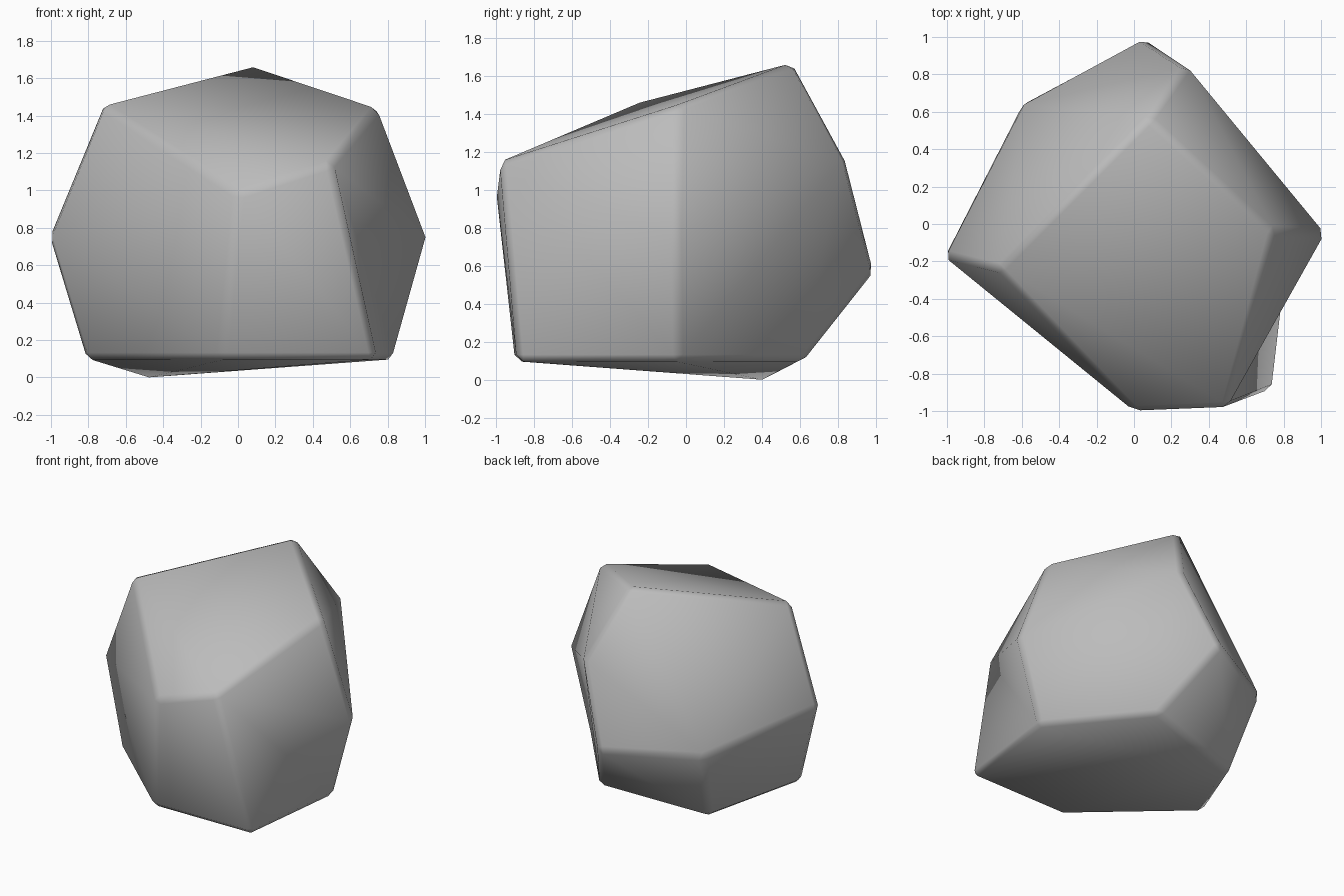
import bpy, bmesh

cube = bpy.data.objects.get("Cube")
if cube:
    bpy.data.objects.remove(cube, do_unlink=True)

# Corner points of the boulder
corners = {
    "peak": (0.08, 0.57, 1.665),
    "top_left": (-0.73, -0.24, 1.455),
    "top_right": (0.75, -0.04, 1.44),
    "brow": (0.0, -1.0, 0.98),
    "brow_right": (0.5, -0.98, 1.14),
    "back_high": (0.28, 0.85, 1.15),
    "west": (-1.02, -0.17, 0.75),
    "east": (1.02, -0.05, 0.73),
    "back": (0.05, 1.0, 0.57),
    "back_west": (-0.6, 0.65, 0.56),
    "foot_west": (-0.82, -0.24, 0.09),
    "foot_front": (-0.09, -0.9, 0.09),
    "foot_right": (0.74, -0.89, 0.09),
    "foot_east": (0.84, -0.04, 0.09),
    "foot_back": (0.3, 0.62, 0.09),
    "lowest": (-0.5, 0.43, -0.01),
}

# Facets, each filled as a fan from its first corner
facets = [
    "top_left brow brow_right top_right peak",
    "brow_right foot_right foot_east east top_right",
    "brow foot_front foot_right brow_right",
    "west foot_west foot_front brow top_left",
    "back_high peak top_right east foot_east foot_back back",
    "back_west back back_high peak top_left west",
    "back back_west lowest foot_back",
    "west foot_west lowest back_west",
    "lowest foot_west foot_front foot_right foot_east foot_back",
]

bm = bmesh.new()
points = {name: bm.verts.new(co) for name, co in corners.items()}
rims = set()
for facet in facets:
    ring = [points[name] for name in facet.split()]
    for a, b in zip(ring[1:], ring[2:]):
        bm.faces.new((ring[0], a, b))
    rims.update(frozenset(pair) for pair in zip(ring, ring[1:] + ring[:1]))
bmesh.ops.recalc_face_normals(bm, faces=bm.faces[:])

# Worn edges along the facet rims only
worn = [e for e in bm.edges if frozenset(e.verts) in rims]
bmesh.ops.bevel(bm, geom=worn, offset=0.035, offset_type='OFFSET',
                segments=1, profile=0.5, affect='EDGES', clamp_overlap=True)
bmesh.ops.recalc_face_normals(bm, faces=bm.faces[:])

# Rest the stone on the ground
ground = min(v.co.z for v in bm.verts)
bmesh.ops.translate(bm, verts=bm.verts[:], vec=(0, 0, -ground))
for f in bm.faces:
    f.smooth = True

mesh = bpy.data.meshes.new("boulder")
bm.to_mesh(mesh)
bm.free()
boulder = bpy.data.objects.new("boulder", mesh)
bpy.context.collection.objects.link(boulder)

# Stone colour
grey = (0.5, 0.5, 0.5, 1.0)
stone = bpy.data.materials.new("stone grey")
stone.use_nodes = True
stone.diffuse_color = grey
stone.node_tree.nodes["Principled BSDF"].inputs["Base Color"].default_value = grey
mesh.materials.append(stone)
